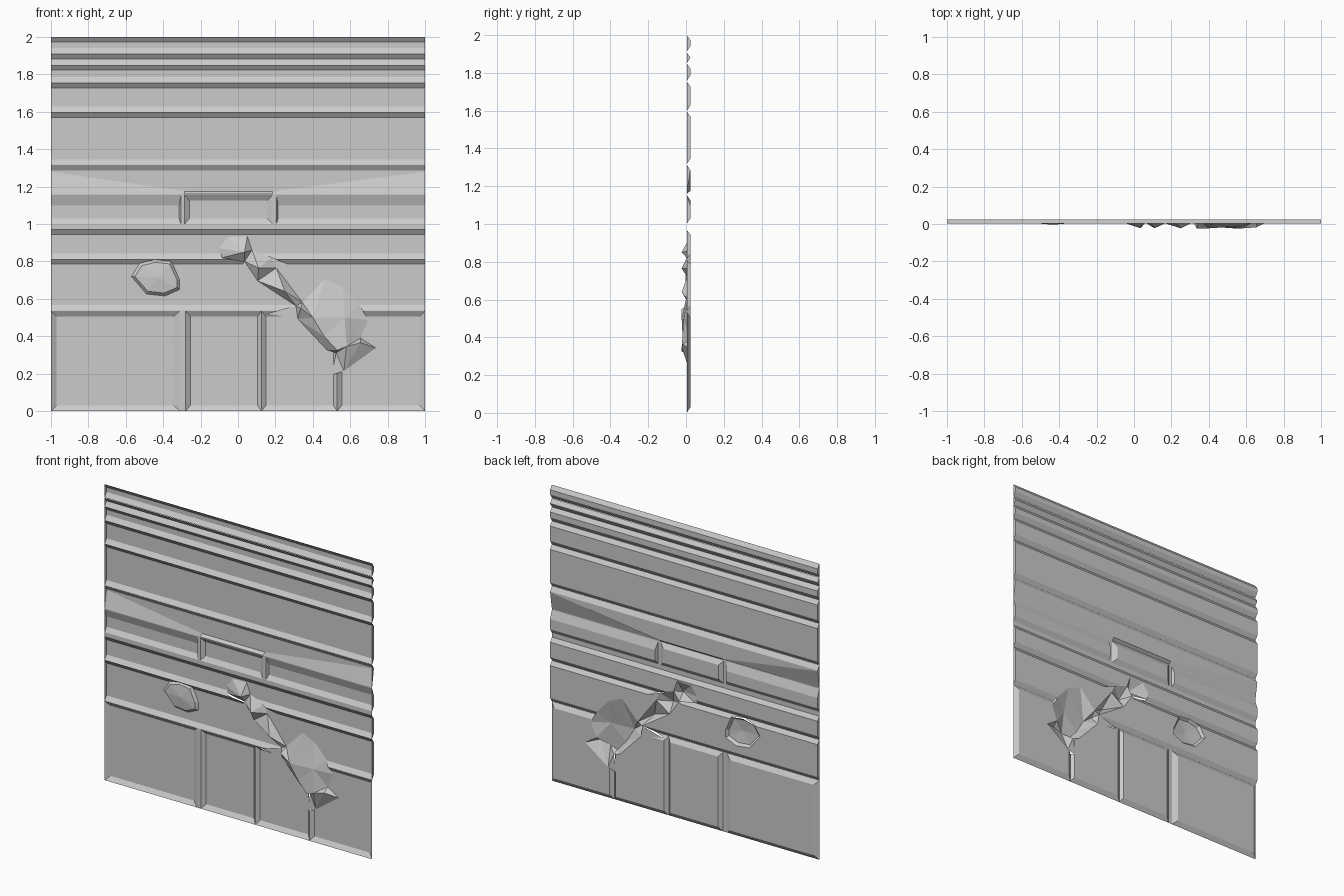
import bpy, bmesh, math
from mathutils import Vector
from mathutils.geometry import delaunay_2d_cdt

if "Cube" in bpy.data.objects:
    bpy.data.objects.remove(bpy.data.objects["Cube"])

RIM, FACE, PEAK = 0.004, 0.023, -0.023   # y of seams, panel faces, raised damage

grey = bpy.data.materials.new("plain_grey")
grey.diffuse_color = (0.6, 0.6, 0.6, 1)
grey.use_nodes = True
grey.node_tree.nodes["Principled BSDF"].inputs["Base Color"].default_value = grey.diffuse_color


def finish(bm, name):
    bmesh.ops.remove_doubles(bm, verts=bm.verts, dist=0.0001)
    me = bpy.data.meshes.new(name)
    bm.to_mesh(me)
    bm.free()
    me.materials.append(grey)
    ob = bpy.data.objects.new(name, me)
    bpy.context.collection.objects.link(ob)
    return ob


def panel(bm, x0, x1, z0, z1, l=0, r=0, b=(0.03, 0.03), t=(0.03, 0.03)):
    """Recessed tray with sloped borders; b and t give left and right border height."""
    outer = [(x0, z0), (x1, z0), (x1, z1), (x0, z1)]
    inner = [(x0 + l, z0 + b[0]), (x1 - r, z0 + b[1]),
             (x1 - r, z1 - t[1]), (x0 + l, z1 - t[0])]
    o = [bm.verts.new((x, RIM, z)) for x, z in outer]
    i = [bm.verts.new((x, FACE, z)) for x, z in inner]
    bm.faces.new(i)
    sides = [True, r > 0 or x1 > 0.99, True, l > 0 or x0 < -0.99]
    for k in range(4):
        if sides[k]:
            n = (k + 1) % 4
            bm.faces.new((o[k], o[n], i[n], i[k]))


def strip(bm, x0, x1, z0, z1):
    bm.faces.new([bm.verts.new((x, RIM, z))
                  for x, z in ((x0, z0), (x1, z0), (x1, z1), (x0, z1))])


def inside(poly, x, z):
    hit = False
    for (ax, az), (bx, bz) in zip(poly, poly[1:] + poly[:1]):
        if (az > z) != (bz > z) and x < (bx - ax) * (z - az) / (bz - az) + ax:
            hit = not hit
    return hit


def cut_hole(bm, poly):
    """Slice the sheet along an outline and remove what lies inside it."""
    xs, zs = [p[0] for p in poly], [p[1] for p in poly]
    for (ax, az), (bx, bz) in zip(poly, poly[1:] + poly[:1]):
        faces = [f for f in bm.faces
                 if min(v.co.x for v in f.verts) < max(xs) and max(v.co.x for v in f.verts) > min(xs)
                 and min(v.co.z for v in f.verts) < max(zs) and max(v.co.z for v in f.verts) > min(zs)]
        geom = set(faces)
        for f in faces:
            geom.update(f.edges)
            geom.update(f.verts)
        bmesh.ops.bisect_plane(bm, geom=list(geom), dist=0.00001,
                               plane_co=(ax, 0, az), plane_no=Vector((bz - az, 0, ax - bx)).normalized())
    gone = []
    for f in bm.faces:
        c = f.calc_center_median()
        if inside(poly, c.x, c.z):
            gone.append(f)
    bmesh.ops.delete(bm, geom=gone, context='FACES')


# outlines of the two damaged areas, as (x, z)
chip_outline = [(-.57, .72), (-.49, .626), (-.39, .615), (-.312, .65),
                (-.312, .70), (-.355, .80), (-.445, .81), (-.525, .79)]
scar_outline = [
    (-.10, .87), (-.055, .93), (.05, .935), (.075, .86), (.18, .82), (.28, .78),
    (.205, .765), (.345, .58), (.357, .685), (.464, .706), (.555, .706), (.56, .664),
    (.64, .63), (.65, .567), (.695, .487), (.655, .39), (.775, .412), (.737, .337),
    (.566, .214), (.50, .193), (.525, .31), (.475, .327), (.32, .492), (.16, .52),
    (.31, .562), (.105, .696), (-.007, .642), (-.045, .68), (.035, .80), (-.085, .82)]
# raised points along the scar: x, z, y
scar_ridge = [(.035, .85, PEAK), (.11, .765, PEAK), (.25, .64, PEAK), (.335, .55, PEAK),
              (.40, .50, PEAK), (.57, .50, -.012), (.53, .325, PEAK),
              (.58, .345, PEAK), (.655, .365, -.018), (.46, .40, -.018)]

# slatted wall sheet
bm = bmesh.new()
for top, bottom in ((2.0, 1.912), (1.908, 1.85), (1.85, 1.757), (1.755, 1.598),
                    (1.597, 1.317), (.97, .813), (.812, .537)):
    panel(bm, -1, 1, bottom, top, b=(.029, .029), t=(.027, .027))
    strip(bm, -1, 1, bottom - 0.002, bottom)
# warped slat
panel(bm, -1, -.285, 1.16, 1.315, b=(.12, .015))
panel(bm, -.285, .185, 1.16, 1.315, b=(.015, .015))
panel(bm, .185, 1, 1.16, 1.315, b=(.015, .12))
strip(bm, -1, 1, 1.155, 1.16)
# slat split into three lengths
panel(bm, -1, -.305, 1.0, 1.155, r=.01, t=(.055, .055))
strip(bm, -.305, -.285, 1.0, 1.155)
panel(bm, -.285, .185, 1.0, 1.155, l=.025, r=.03)
strip(bm, .185, .205, 1.0, 1.155)
panel(bm, .205, 1, 1.0, 1.155, l=.01, t=(.055, .055))
strip(bm, -1, 1, .97, 1.0)
# bottom row of four panels
for x0, x1, l, r in ((-1, -.31, .03, .035), (-.28, .125, .025, .02),
                     (.125, .53, .025, .02), (.53, 1, .025, .03)):
    panel(bm, x0, x1, 0, .535, l, r)
strip(bm, -.31, -.28, 0, .535)
bmesh.ops.remove_doubles(bm, verts=bm.verts, dist=0.0001)
cut_hole(bm, chip_outline)
cut_hole(bm, scar_outline)
finish(bm, "wall_panel")

# faceted chip
bm = bmesh.new()
cx, cz = -.43, .715
outer = [bm.verts.new((x, FACE, z)) for x, z in chip_outline]
inner = [bm.verts.new((cx + (x - cx) * .87, .006, cz + (z - cz) * .84)) for x, z in chip_outline]
mid = bm.verts.new((cx, -.004, cz))
for k in range(8):
    n = (k + 1) % 8
    bm.faces.new((outer[k], outer[n], inner[n], inner[k]))
    bm.faces.new((inner[k], inner[n], mid))
finish(bm, "wall_chip")

# raised scar
outline = list(reversed(scar_outline))
pts = [Vector(p) for p in outline] + [Vector(p[:2]) for p in scar_ridge]
depth = [FACE] * len(outline) + [p[2] for p in scar_ridge]
vs, es, fs, vorig, eorig, forig = delaunay_2d_cdt(pts, [], [list(range(len(outline)))], 1, 0.00001)
bm = bmesh.new()
verts = [bm.verts.new((v.x, depth[o[0]] if o else FACE, v.y)) for v, o in zip(vs, vorig)]
for f in fs:
    bm.faces.new([verts[k] for k in f])
finish(bm, "wall_scar")
